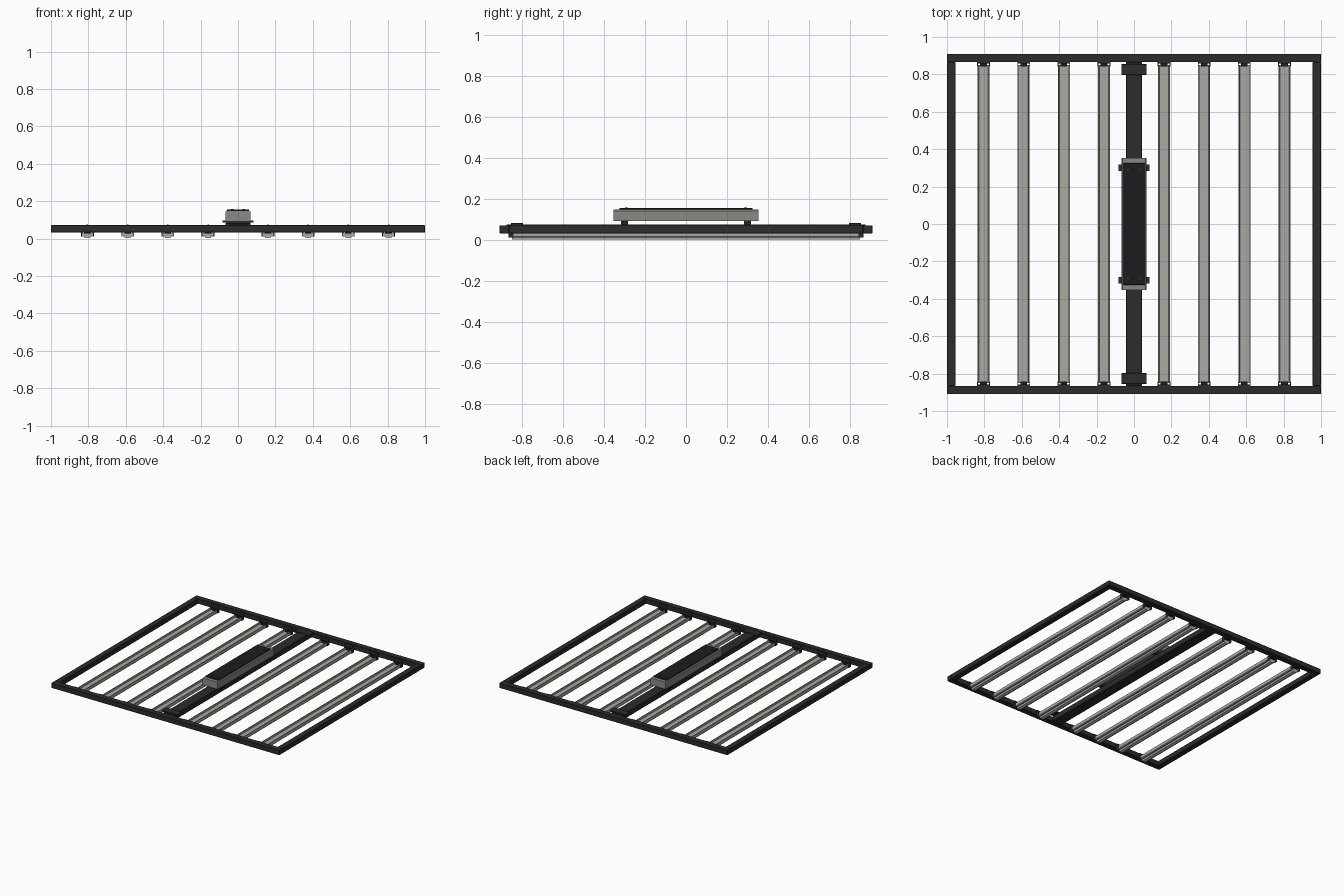
import bpy, bmesh
from mathutils import Vector

if "Cube" in bpy.data.objects:
    bpy.data.objects.remove(bpy.data.objects["Cube"])


def material(name, c):
    m = bpy.data.materials.new(name)
    m.diffuse_color = (*c, 1)
    m.use_nodes = True
    m.node_tree.nodes["Principled BSDF"].inputs["Base Color"].default_value = m.diffuse_color
    return m


BLACK = material("black_metal", (0.025, 0.025, 0.027))
DARK = material("dark_cover", (0.012, 0.012, 0.013))
ALU = material("aluminium", (0.40, 0.40, 0.37))
GREY = material("driver_grey", (0.25, 0.25, 0.235))
LENS = material("lens", (0.6, 0.6, 0.56))


def finish(name, bm, mat):
    bmesh.ops.recalc_face_normals(bm, faces=bm.faces)
    me = bpy.data.meshes.new(name)
    bm.to_mesh(me)
    bm.free()
    me.materials.append(mat)
    ob = bpy.data.objects.new(name, me)
    bpy.context.collection.objects.link(ob)
    return ob


def box(name, x, y, z, mat, bevel=0):
    """Box from (min, max) ranges."""
    bm = bmesh.new()
    bmesh.ops.create_cube(bm, size=1)
    for v in bm.verts:
        v.co = Vector([(r[0] + r[1]) / 2 + c * (r[1] - r[0]) for r, c in zip((x, y, z), v.co)])
    ob = finish(name, bm, mat)
    if bevel:
        b = ob.modifiers.new("bevel", "BEVEL")
        b.width = bevel
        b.segments = 1
    return ob


def extrude_y(name, profile, x, y, mat):
    """Sweep an x-z profile along y."""
    bm = bmesh.new()
    f = bm.faces.new([bm.verts.new((x + px, y[0], pz)) for px, pz in profile])
    g = bmesh.ops.extrude_face_region(bm, geom=[f])["geom"]
    bmesh.ops.translate(bm, vec=(0, y[1] - y[0], 0),
                        verts=[v for v in g if isinstance(v, bmesh.types.BMVert)])
    return finish(name, bm, mat)


def span(c, half):
    return (c - half, c + half)


def cylinder(name, x, y, z, r, mat):
    bm = bmesh.new()
    bmesh.ops.create_cone(bm, cap_ends=True, segments=12, radius1=r, radius2=r, depth=z[1] - z[0])
    bmesh.ops.translate(bm, vec=(x, y, sum(z) / 2), verts=bm.verts)
    return finish(name, bm, mat)


# outer frame
FZ = (0.033, 0.072)
for s, n in ((-1, "front"), (1, "back")):
    box(f"frame_{n}_rail", (-1, 1), span(s * 0.8875, 0.0225), FZ, BLACK, 0.002)
for s, n in ((-1, "left"), (1, "right")):
    box(f"frame_{n}_rail", span(s * 0.9775, 0.0225), (-0.865, 0.865), FZ, BLACK, 0.002)

# lamp bars: shallow channel, lens strip and end brackets
half = [(0.028, 0.013), (0.032, 0.018), (0.032, 0.042), (0.026, 0.042), (0.024, 0.028)]
channel = half + [(-x, z) for x, z in reversed(half)]
for i in range(4):
    for s in (-1, 1):
        x = s * (0.16 + 0.215 * i)
        extrude_y("lamp_bar", channel, x, (-0.85, 0.85), ALU)
        extrude_y("lamp_lens", [(-0.018, 0.013), (-0.014, 0.003), (0.014, 0.003), (0.018, 0.013)],
                  x, (-0.85, 0.85), LENS)
        for e in (-1, 1):
            box("bracket_plate", span(x, 0.033), span(e * 0.861, 0.004), (0.033, 0.068), BLACK)
            box("bracket_tab", span(x, 0.018), span(e * 0.853, 0.012), (0.028, 0.046), DARK)
            for t in (-1, 1):
                box("bracket_side", span(x + t * 0.032, 0.002), span(e * 0.855, 0.013),
                    (0.013, 0.044), BLACK)
            cylinder("bracket_screw", x, e * 0.872, (0.068, 0.076), 0.004, BLACK)

# centre beam with end plates
box("centre_beam", (-0.042, 0.042), (-0.866, 0.866), (0.034, 0.077), BLACK, 0.002)
for e in (-1, 1):
    box("beam_end_plate", (-0.068, 0.068), span(e * 0.826, 0.029), (0.07, 0.084), BLACK, 0.002)

# driver box with chamfered top edges and dark cover
half = [(0.068, 0.093), (0.068, 0.143), (0.062, 0.15)]
extrude_y("driver_body", half + [(-x, z) for x, z in reversed(half)], 0, (-0.353, 0.353), GREY)
box("driver_cover", (-0.06, 0.06), (-0.326, 0.326), (0.148, 0.156), DARK, 0.002)
for e in (-1, 1):
    box("driver_foot", (-0.065, 0.065), span(e * 0.3, 0.017), (0.075, 0.089), BLACK)
    box("driver_strap", (-0.082, 0.082), span(e * 0.3, 0.017), (0.087, 0.096), BLACK)
    for s in (-1, 1):
        cylinder("cover_screw", s * 0.03, e * 0.29, (0.154, 0.159), 0.007, BLACK)
